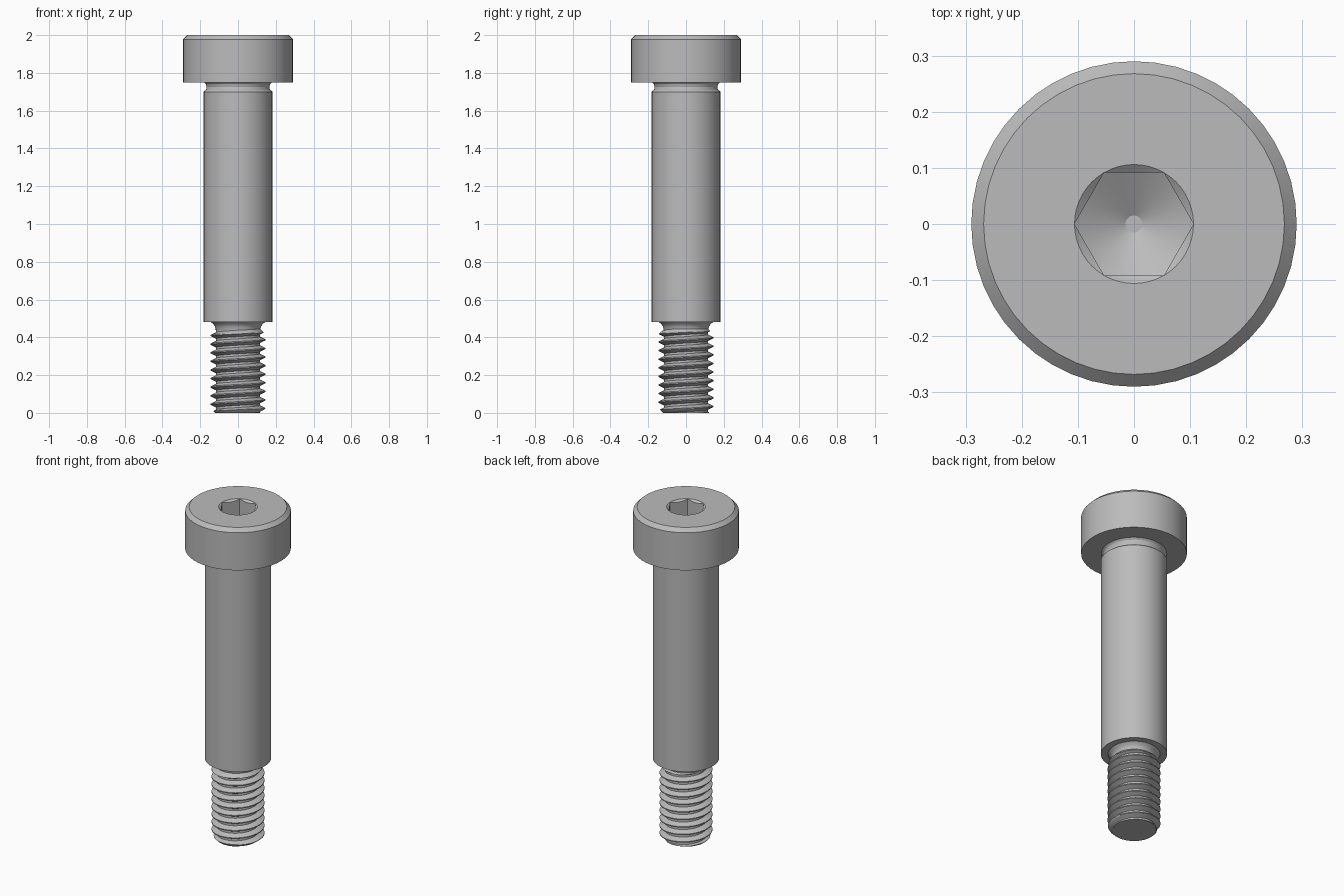
import bpy, bmesh
from math import pi, sin, cos

SEG = 48

if "Cube" in bpy.data.objects:
    bpy.data.objects.remove(bpy.data.objects["Cube"], do_unlink=True)

steel = bpy.data.materials.new("grey steel")
steel.use_nodes = True
COLOUR = (0.5, 0.5, 0.5, 1)
steel.diffuse_color = COLOUR
steel.node_tree.nodes["Principled BSDF"].inputs["Base Color"].default_value = COLOUR


def make_part(name, rings, cap_z=None):
    """Skin a stack of closed or helical rings and weld the seam."""
    bm = bmesh.new()
    rows = [[bm.verts.new(p) for p in ring] for ring in rings]
    for low, high in zip(rows, rows[1:]):
        for i in range(SEG):
            bm.faces.new((low[i], low[i + 1], high[i + 1], high[i]))
    bmesh.ops.remove_doubles(bm, verts=bm.verts, dist=1e-5)
    if cap_z is not None:
        rim = [e for e in bm.edges if e.is_boundary
               and all(abs(v.co.z - cap_z) < 1e-5 for v in e.verts)]
        centre = bm.verts.new((0, 0, cap_z))
        for e in rim:
            bm.faces.new((e.verts[0], e.verts[1], centre))
    bmesh.ops.recalc_face_normals(bm, faces=bm.faces)
    mesh = bpy.data.meshes.new(name)
    bm.to_mesh(mesh)
    bm.free()
    mesh.materials.append(steel)
    obj = bpy.data.objects.new(name, mesh)
    bpy.context.collection.objects.link(obj)
    bpy.ops.object.select_all(action='DESELECT')
    obj.select_set(True)
    bpy.context.view_layer.objects.active = obj
    bpy.ops.object.shade_smooth_by_angle(angle=pi / 7)
    return obj


def ring(radius, height):
    """One ring; radius and height are functions of the angle."""
    pts = []
    for i in range(SEG + 1):
        a = 2 * pi * i / SEG
        r = radius(a)
        pts.append((r * cos(a), r * sin(a), height(r)))
    return pts


def circle(r, z):
    return ring(lambda a: r, lambda _: z)


# Head, undercut, shoulder and neck, with the round socket mouth left open
SOCKET_R, FLAT_R, TOP = 0.106, 0.092, 2.0
profile = [(0.10, 0.43), (0.118, 0.44), (0.121, 0.455), (0.128, 0.468), (0.143, 0.48),
           (0.182, 0.48), (0.182, 1.70), (0.169, 1.712), (0.166, 1.725), (0.17, 1.74),
           (0.18, 1.75), (0.29, 1.75), (0.29, 1.978), (0.268, TOP), (SOCKET_R, TOP)]
body = make_part("head_and_shoulder", [circle(r, z) for r, z in profile])


# Hexagonal socket: scalloped countersink, straight walls, conical floor
def hexagon(a):
    return FLAT_R / cos(a % (pi / 3) - pi / 6)


def floor_z(r):
    return 1.87 - (SOCKET_R - r) * 0.6


socket = make_part("hex_socket", [
    circle(SOCKET_R, TOP),
    ring(hexagon, lambda r: TOP - (SOCKET_R - r) * 0.8),
    ring(hexagon, floor_z),
    circle(0.015, floor_z(0.015)),
    circle(0, floor_z(0.015))])
# the socket is a hollow, so its faces look inward and up
if socket.data.polygons[-1].normal.z < 0:
    socket.data.flip_normals()

# Screw thread: rows follow the helix and are trimmed at both ends
PITCH, CREST, ROOT, END, STEPS = 0.0455, 0.145, 0.116, 0.45, 16


def thread_radius(z, turn):
    p = (z / PITCH - turn) % 1
    rise = min(max((1 - abs(2 * p - 1) - 0.25) / 0.625, 0), 1)
    r = ROOT + (CREST - ROOT) * rise
    return min(r, 0.122 + z, 0.112 + (END - z))


rows = []
for k in range(-STEPS, int(END / PITCH + 1) * STEPS + 1):
    row = []
    for i in range(SEG + 1):
        turn = i / SEG
        z = min(max((k / STEPS + turn) * PITCH, 0), END)
        r = thread_radius(z, turn)
        row.append((r * cos(2 * pi * turn), r * sin(2 * pi * turn), z))
    rows.append(row)
make_part("screw_thread", rows, cap_z=0)
